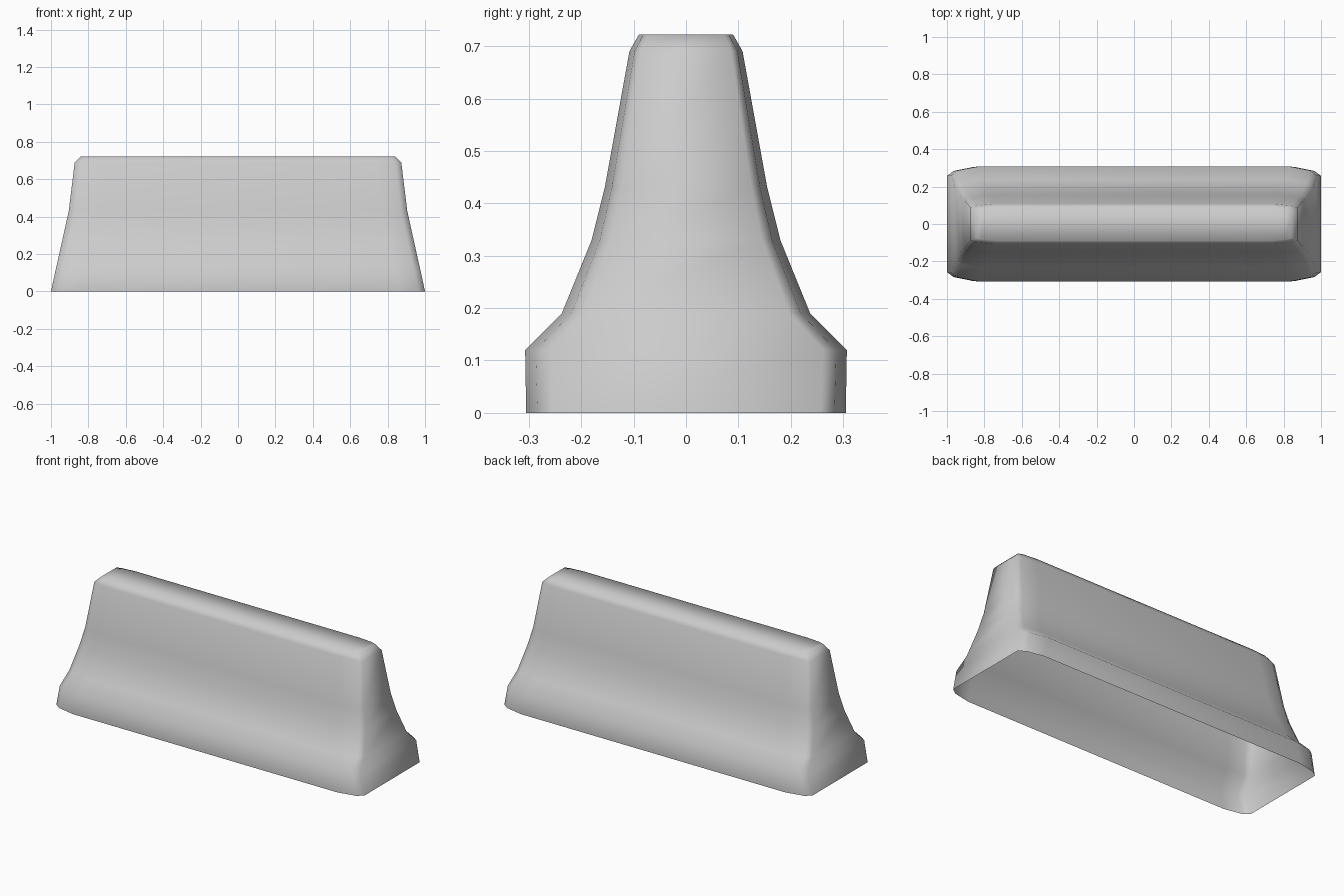
import bpy, bmesh

if "Cube" in bpy.data.objects:
    bpy.data.objects.remove(bpy.data.objects["Cube"])

# Levels of the barrier: height, half length, half depth, corner inset along x, corner inset along y
LEVELS = [
    (0.00, 1.000, 0.305, 0.14, 0.048),
    (0.12, 0.974, 0.307, 0.14, 0.045),
    (0.19, 0.958, 0.237, 0.14, 0.040),
    (0.33, 0.927, 0.180, 0.14, 0.035),
    (0.43, 0.905, 0.155, 0.14, 0.030),
    (0.69, 0.873, 0.108, 0.13, 0.022),
    (0.722, 0.840, 0.090, 0.11, 0.018),
]


def outline(hx, hy, cx, cy):
    """Rounded rectangle in plan, counter-clockwise, with a mid point on each side."""
    corner = [(hx, hy - cy), (hx - cx * 0.25, hy - cy * 0.45), (hx - cx, hy)]
    half = corner + [(0, hy)] + [(-x, y) for x, y in reversed(corner)]
    return half + [(-x, -y) for x, y in half]


bm = bmesh.new()
rings = []
for z, hx, hy, cx, cy in LEVELS:
    rings.append([bm.verts.new((x, y, z)) for x, y in outline(hx, hy, cx, cy)])

# Side walls, open at the bottom
n = len(rings[0])
for low, high in zip(rings, rings[1:]):
    for i in range(n):
        j = (i + 1) % n
        bm.faces.new((low[i], low[j], high[j], high[i]))

# Closed top, as strips across the depth
top = rings[-1]
for i in range(n // 2 - 1):
    bm.faces.new((top[i], top[i + 1], top[n - 2 - i], top[n - 1 - i]))

for f in bm.faces:
    f.smooth = True
mesh = bpy.data.meshes.new("barrier_shell")
bm.to_mesh(mesh)
bm.free()
bpy.context.collection.objects.link(bpy.data.objects.new("barrier_shell", mesh))
